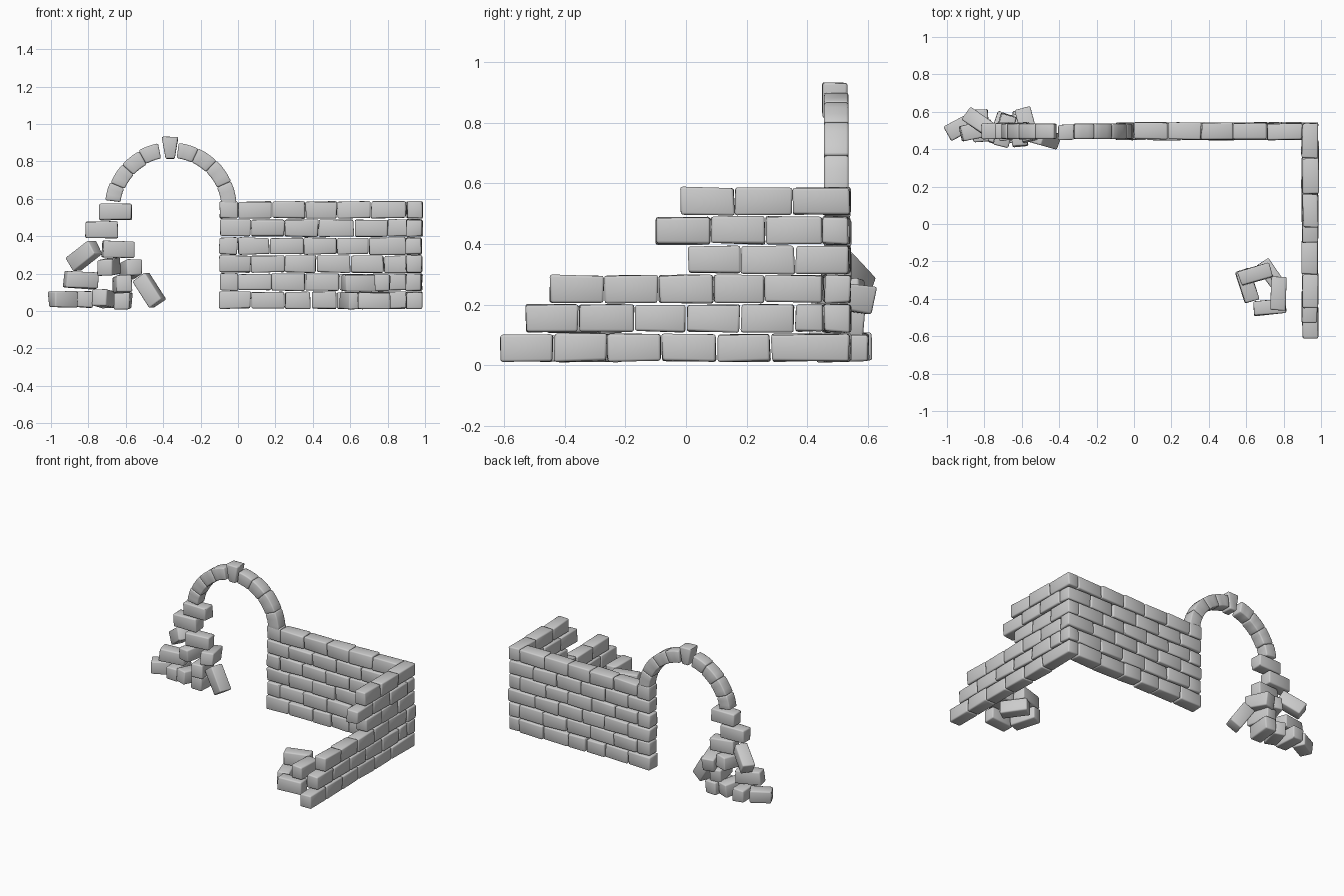
import bpy, bmesh, math, random
from mathutils import Vector, Matrix, Euler

if "Cube" in bpy.data.objects:
    bpy.data.objects.remove(bpy.data.objects["Cube"])

random.seed(4)


def brick(bm, loc, size, rot=(0, 0, 0), jitter=0.004):
    """Worn brick: jittered box with rounded edges, added to bm."""
    b = bmesh.new()
    bmesh.ops.create_cube(b, size=1)
    m = Matrix.Translation(loc) @ Euler([math.radians(a) for a in rot]).to_matrix().to_4x4()
    for v in b.verts:
        v.co = Vector([v.co[i] * size[i] + random.uniform(-jitter, jitter) for i in range(3)])
    bmesh.ops.bevel(b, geom=b.edges[:], offset=0.008, segments=2, profile=0.5, affect='EDGES')
    b.transform(m)
    tmp = bpy.data.meshes.new("tmp")
    b.to_mesh(tmp)
    bm.from_mesh(tmp)
    bpy.data.meshes.remove(tmp)
    b.free()


def finish(bm, name):
    me = bpy.data.meshes.new(name)
    bm.to_mesh(me)
    bm.free()
    ob = bpy.data.objects.new(name, me)
    bpy.context.collection.objects.link(ob)
    bpy.context.view_layer.objects.active = ob
    ob.select_set(True)
    bpy.ops.object.shade_smooth_by_angle(angle=math.radians(50))
    ob.select_set(False)


H, D = 0.089, 0.087


def course_z(i):
    return 0.058 + i * 0.0965


# Back wall: joint positions along x for each course, bottom to top
back = [
    [-0.1, 0.07, 0.25, 0.39, 0.53, 0.72, 0.9],
    [-0.1, 0.0, 0.18, 0.36, 0.54, 0.72, 0.90, 0.985],
    [-0.1, 0.07, 0.25, 0.42, 0.60, 0.78, 0.985],
    [-0.1, 0.0, 0.17, 0.35, 0.53, 0.70, 0.9],
    [-0.1, 0.07, 0.25, 0.43, 0.62, 0.80, 0.985],
    [-0.1, 0.0, 0.18, 0.36, 0.53, 0.71, 0.9],
]
bm = bmesh.new()
for i, js in enumerate(back):
    for a, b in zip(js, js[1:]):
        brick(bm, ((a + b) / 2, 0.496 + random.uniform(-.004, .004), course_z(i)), (b - a - 0.004, D, H))
finish(bm, "back_wall")

# Broken side wall: joint positions along y for each course
side = [
    [-0.615, -0.435, -0.26, -0.08, 0.10, 0.28, 0.54],
    [-0.53, -0.355, -0.17, 0.0, 0.18, 0.36, 0.452],
    [-0.45, -0.27, -0.09, 0.09, 0.26, 0.452],
    [0.005, 0.18, 0.36, 0.54],
    [-0.1, 0.08, 0.26, 0.452],
    [-0.02, 0.16, 0.35, 0.54],
]
bm = bmesh.new()
for i, js in enumerate(side):
    for a, b in zip(js, js[1:]):
        brick(bm, (0.941 + random.uniform(-.004, .004), (a + b) / 2, course_z(i)), (D - .004, b - a - 0.004, H))
finish(bm, "side_wall")

# Arch stones swept around a semicircle
bm = bmesh.new()
cx, cz, ri, ro = -0.36, 0.55, 0.268, 0.35
spans = [(1, 24), (24, 46), (46, 65), (65, 83), (101, 119), (119, 138), (138, 157), (157, 173)]
for a0, a1 in spans:
    b = bmesh.new()
    n, rings = 3, []
    dr = random.uniform(-0.004, 0.004)
    for k in range(n + 1):
        t = math.radians(a0 + (a1 - a0) * k / n)
        rings.append([b.verts.new((cx + (r + dr) * math.cos(t), y, cz + (r + dr) * math.sin(t)))
                      for r, y in ((ri, 0.455), (ro, 0.455), (ro, 0.536), (ri, 0.536))])
    for p, q in zip(rings, rings[1:]):
        for j in range(4):
            b.faces.new((p[j], p[(j + 1) % 4], q[(j + 1) % 4], q[j]))
    b.faces.new(rings[0][::-1])
    b.faces.new(rings[-1])
    bmesh.ops.recalc_face_normals(b, faces=b.faces[:])
    sharp = [e for e in b.edges if e.calc_face_angle(0) > 0.6]
    bmesh.ops.bevel(b, geom=sharp, offset=0.008, segments=2, profile=0.5, affect='EDGES')
    tmp = bpy.data.meshes.new("tmp")
    b.to_mesh(tmp)
    bm.from_mesh(tmp)
    bpy.data.meshes.remove(tmp)
    b.free()
finish(bm, "arch")

# Keystone: tapered block at the crown
bm = bmesh.new()
brick(bm, (0, 0, 0), (0.07, 0.082, 0.118), jitter=0.002)
for v in bm.verts:
    v.co.x *= 1 + v.co.z * 5
bm.transform(Matrix.Translation((cx - 0.003, 0.49, 0.873)))
finish(bm, "keystone")

# Collapsed pillar: (x, y, z, tilt in front view, yaw)
pillar = [
    (-0.655, 0.497, 0.53, 1, 0), (-0.73, 0.497, 0.435, 0, 2), (-0.64, 0.497, 0.33, -2, 8),
    (-0.82, 0.54, 0.295, 33, -35), (-0.84, 0.50, 0.165, -3, 12), (-0.69, 0.50, 0.237, 3, 75),
    (-0.575, 0.53, 0.225, -8, 105), (-0.62, 0.50, 0.142, -4, 98), (-0.475, 0.46, 0.11, -56, -15),
    (-0.935, 0.515, 0.062, 0, 28), (-0.82, 0.525, 0.062, 0, 92), (-0.715, 0.51, 0.066, -4, 70),
    (-0.615, 0.515, 0.055, 0, 85),
]
bm = bmesh.new()
for x, y, z, tilt, yaw in pillar:
    sx = 0.14 if x < -0.9 else 0.172
    brick(bm, (x, y, z), (sx, D - .003, 0.087), (0, -tilt, yaw))
finish(bm, "collapsed_pillar")

# Fallen bricks inside the corner
pile = [
    (0.605, -0.33, 0.056, -72), (0.725, -0.445, 0.056, 4), (0.735, -0.275, 0.056, -55),
    (0.648, -0.268, 0.150, 17), (0.772, -0.372, 0.150, 88),
]
bm = bmesh.new()
for x, y, z, yaw in pile:
    brick(bm, (x, y, z), (0.175, 0.08, 0.088), (0, 0, yaw))
finish(bm, "fallen_bricks")
